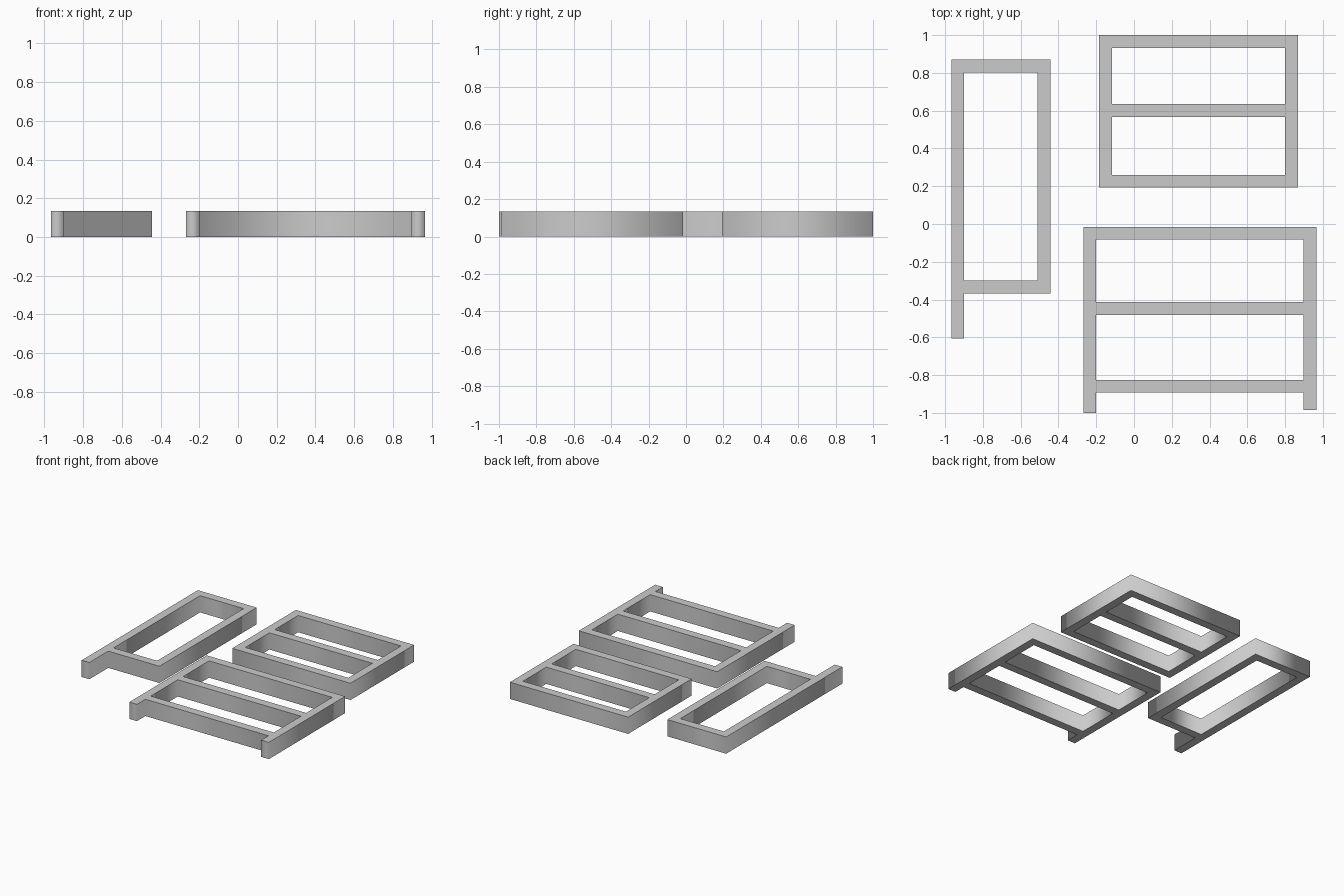
import bpy
import bmesh

cube = bpy.data.objects.get("Cube")
if cube:
    bpy.data.objects.remove(cube, do_unlink=True)

HEIGHT = 0.135
BAR = 0.068  # width of every bar

grey = bpy.data.materials.new("light_grey")
grey.use_nodes = True
colour = (0.6, 0.6, 0.6, 1.0)
grey.diffuse_color = colour
grey.node_tree.nodes["Principled BSDF"].inputs["Base Color"].default_value = colour


def outline(x0, x1, y0, y1, left_foot=0.0, right_foot=0.0):
    """Counter-clockwise frame outline, with feet running on below y0."""
    points = [(x1, y1), (x0, y1)]
    if left_foot:
        points += [(x0, y0 - left_foot), (x0 + BAR, y0 - left_foot), (x0 + BAR, y0)]
    else:
        points.append((x0, y0))
    if right_foot:
        points += [(x1 - BAR, y0), (x1 - BAR, y0 - right_foot), (x1, y0 - right_foot)]
    else:
        points.append((x1, y0))
    return points


def make_frame(name, x0, x1, y0, y1, rails=(), **feet):
    """Flat frame with openings between its end bars and inner rails."""
    loops = [outline(x0, x1, y0, y1, **feet)]
    bars = [y0, *rails, y1 - BAR]  # lower edge of each cross bar
    for below, above in zip(bars, bars[1:]):
        loops.append(outline(x0 + BAR, x1 - BAR, below + BAR, above))

    bm = bmesh.new()
    for points in loops:
        verts = [bm.verts.new((x, y, 0)) for x, y in points]
        for a, b in zip(verts, verts[1:] + verts[:1]):
            bm.edges.new((a, b))
    bmesh.ops.triangle_fill(bm, use_beauty=True, edges=bm.edges[:], normal=(0, 0, 1))
    # Keep the bottom cap and raise a copy to close the solid
    result = bmesh.ops.extrude_face_region(bm, geom=bm.faces[:], use_keep_orig=True)
    top = [g for g in result["geom"] if isinstance(g, bmesh.types.BMVert)]
    bmesh.ops.translate(bm, verts=top, vec=(0, 0, HEIGHT))
    bmesh.ops.recalc_face_normals(bm, faces=bm.faces[:])

    # Walls shade smoothly round the corners, caps stay flat
    for face in bm.faces:
        face.smooth = abs(face.normal.z) < 0.5
    for edge in bm.edges:
        if any(not face.smooth for face in edge.link_faces):
            edge.smooth = False

    mesh = bpy.data.meshes.new(name)
    bm.to_mesh(mesh)
    bm.free()
    mesh.materials.append(grey)
    obj = bpy.data.objects.new(name, mesh)
    bpy.context.collection.objects.link(obj)
    return obj


# Tall frame with one foot
make_frame("tall_frame", -0.967, -0.443, -0.367, 0.87, left_foot=0.24)
# Closed frame with a middle rail
make_frame("closed_frame", -0.185, 0.868, 0.192, 1.0, rails=(0.567,))
# Wide frame with a middle rail and two feet
make_frame("wide_frame", -0.268, 0.965, -0.893, -0.015, rails=(-0.481,),
           left_foot=0.107, right_foot=0.093)
